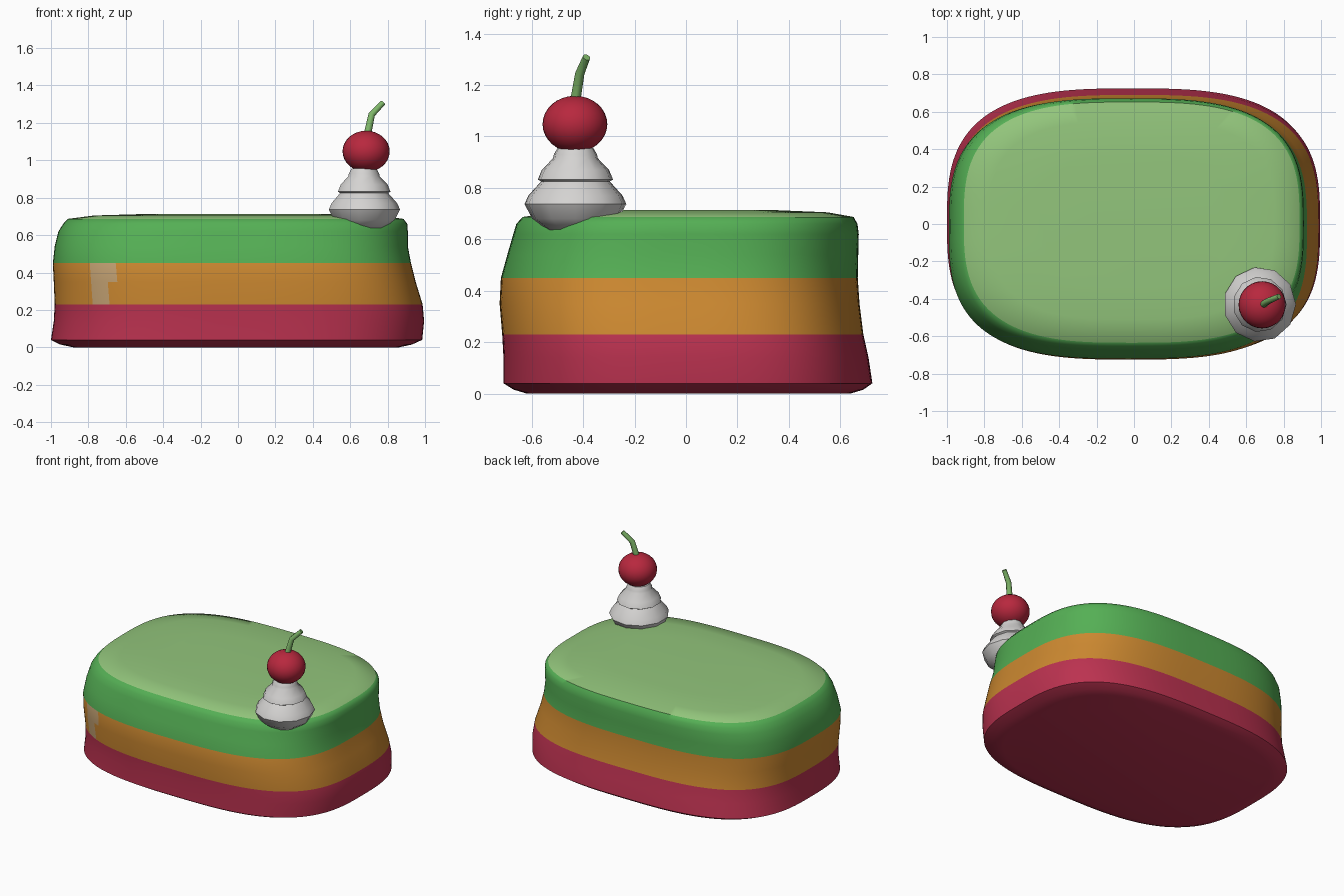
import bpy, bmesh, math
from mathutils import Vector

if "Cube" in bpy.data.objects:
    bpy.data.objects.remove(bpy.data.objects["Cube"], do_unlink=True)


def material(name, r, g, b):
    m = bpy.data.materials.new(name)
    m.diffuse_color = (r, g, b, 1)
    m.use_nodes = True
    for node in m.node_tree.nodes:
        if node.type == 'BSDF_PRINCIPLED':
            node.inputs["Base Color"].default_value = (r, g, b, 1)
    return m


crimson = material("crimson", 0.50, 0.032, 0.08)
orange = material("orange", 0.61, 0.25, 0.03)
green = material("green", 0.09, 0.43, 0.09)
light_green = material("light green", 0.29, 0.56, 0.20)
tan = material("pale tan", 0.55, 0.36, 0.17)
white = material("cream white", 0.66, 0.65, 0.64)
red = material("cherry red", 0.48, 0.021, 0.048)
stem_green = material("stem green", 0.21, 0.47, 0.14)


def loft(name, rings, mats, angle=40, rule=None):
    """Skin a stack of equal rings and cap both ends."""
    bm = bmesh.new()
    loops = [[bm.verts.new(p) for p in ring] for ring in rings]
    n = len(loops[0])
    for a, b in zip(loops, loops[1:]):
        for i in range(n):
            j = (i + 1) % n
            bm.faces.new((a[i], a[j], b[j], b[i]))
    bm.faces.new(loops[0][::-1])
    bm.faces.new(loops[-1])
    bmesh.ops.recalc_face_normals(bm, faces=bm.faces)
    if rule:
        for f in bm.faces:
            f.material_index = rule(f.calc_center_median())
    me = bpy.data.meshes.new(name)
    bm.to_mesh(me)
    bm.free()
    ob = bpy.data.objects.new(name, me)
    bpy.context.collection.objects.link(ob)
    for m in mats:
        me.materials.append(m)
    smooth(ob, angle)
    return ob


def smooth(ob, angle):
    bpy.ops.object.select_all(action='DESELECT')
    ob.select_set(True)
    bpy.context.view_layer.objects.active = ob
    bpy.ops.object.shade_smooth_by_angle(angle=math.radians(angle))


def rounded_ring(z, x0, x1, y0, y1, n=160, power=3.0):
    """Superellipse filling the given bounds."""
    def bend(v):
        return math.copysign(abs(v) ** (2 / power), v)
    pts = []
    for i in range(n):
        t = 2 * math.pi * i / n
        pts.append(Vector(((x0 + x1) / 2 + (x1 - x0) / 2 * bend(math.cos(t)),
                           (y0 + y1) / 2 + (y1 - y0) / 2 * bend(math.sin(t)), z)))
    return pts


# Layered slab: height, left, right, front and back limits
levels = [
    (0.0, -0.88, 0.86, -0.62, 0.64),
    (0.015, -0.95, 0.93, -0.67, 0.69),
    (0.04, -1.0, 0.985, -0.71, 0.725),
    (0.14, -0.985, 0.995, -0.71, 0.71),
    (0.23, -0.98, 0.987, -0.715, 0.69),
    (0.35, -0.985, 0.95, -0.725, 0.675),
    (0.45, -0.99, 0.925, -0.72, 0.668),
    (0.54, -0.98, 0.908, -0.695, 0.67),
    (0.62, -0.96, 0.908, -0.672, 0.672),
    (0.66, -0.935, 0.905, -0.66, 0.667),
    (0.687, -0.91, 0.885, -0.635, 0.652),
    (0.705, -0.77, 0.75, -0.51, 0.55),
    (0.713, -0.5, 0.5, -0.34, 0.36),
]


def slab_colour(c):
    if c.z < 0.23:
        return 0
    if c.z < 0.45:
        inner = -0.65 if c.z > 0.35 else -0.70
        return 4 if c.y < 0 and -0.785 < c.x < inner else 1
    return 3 if c.z > 0.687 else 2


loft("layered_slab", [rounded_ring(*lv) for lv in levels],
     [crimson, orange, green, light_green, tan], 50, slab_colour)

# Whipped cream swirl in three tiers
profile = [(0.05, 0.63), (0.11, 0.637), (0.17, 0.68), (0.2, 0.737), (0.185, 0.77),
           (0.135, 0.825), (0.148, 0.832), (0.132, 0.87), (0.088, 0.915),
           (0.085, 0.93), (0.07, 0.955)]
cream_rings = [[(0.672 + 0.97 * r * math.cos(math.tau * i / 11),
                 -0.43 + r * math.sin(math.tau * i / 11), z) for i in range(11)]
               for r, z in profile]
loft("whipped_cream", cream_rings, [white], 35)

# Cherry
bpy.ops.mesh.primitive_uv_sphere_add(segments=28, ring_count=16, radius=1,
                                     location=(0.685, -0.432, 1.048))
cherry = bpy.context.object
cherry.name = "cherry"
cherry.scale = (0.126, 0.126, 0.11)
cherry.data.materials.append(red)
smooth(cherry, 60)

# Bent stem
path = [Vector(p) for p in ((0.69, -0.432, 1.13), (0.715, -0.413, 1.245),
                            (0.775, -0.387, 1.308))]
stem_rings = []
for k, (p, r) in enumerate(zip(path, (0.02, 0.018, 0.015))):
    d = path[min(k + 1, 2)] - path[max(k - 1, 0)]
    turn = Vector((0, 0, 1)).rotation_difference(d)
    stem_rings.append([p + turn @ Vector((r * math.cos(math.tau * i / 8),
                                          r * math.sin(math.tau * i / 8), 0))
                       for i in range(8)])
loft("cherry_stem", stem_rings, [stem_green], 50)
